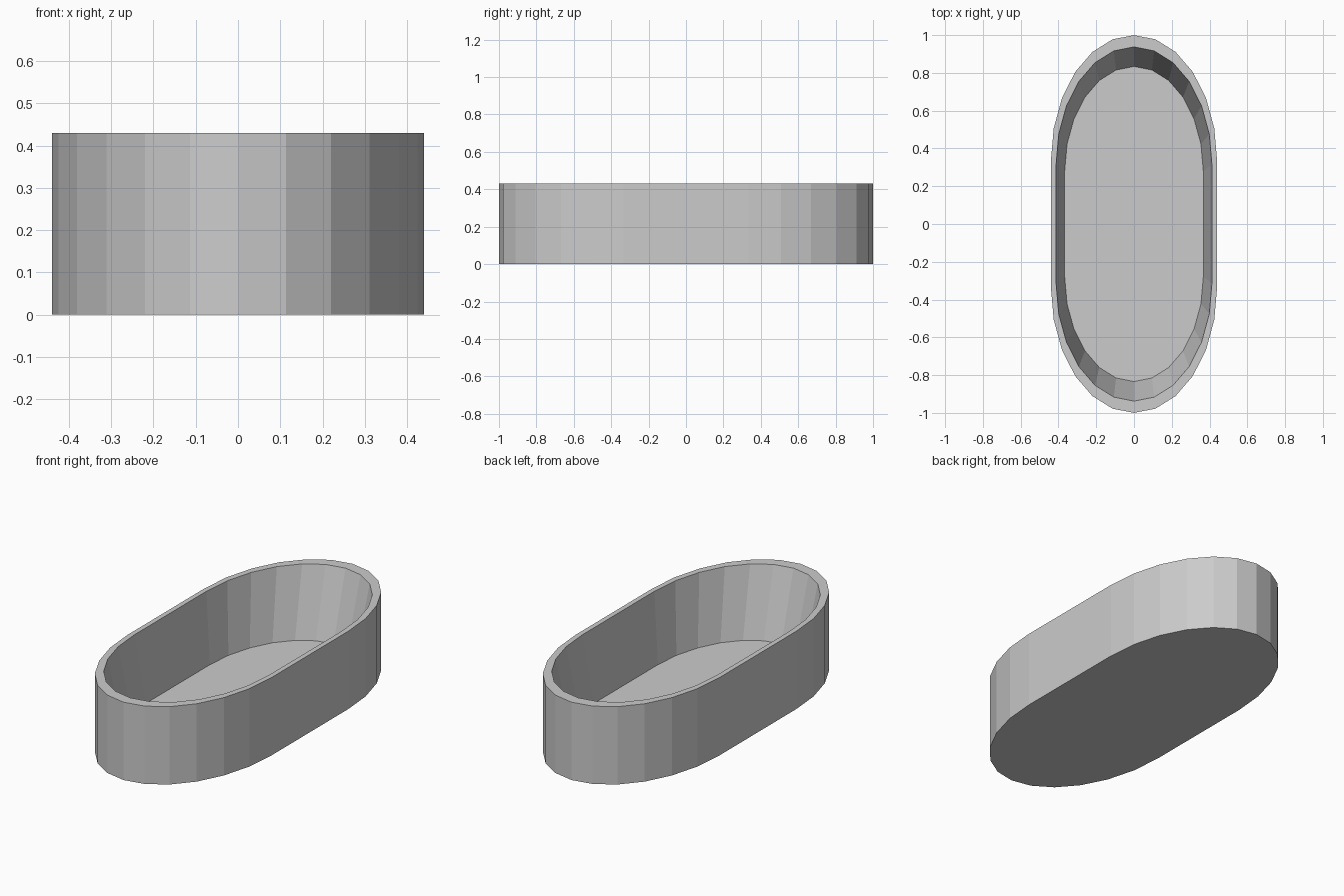
import bpy, bmesh
from math import sin, cos, radians

if "Cube" in bpy.data.objects:
    bpy.data.objects.remove(bpy.data.objects["Cube"])

HALF_W, END_R, STRAIGHT = 0.44, 0.665, 0.335
HEIGHT, FLOOR_Z = 0.43, 0.05


def outline(scale):
    """Stretched 24-sided oval: two half ellipses joined by straight sides."""
    pts = []
    for side, start in ((1, 0), (-1, 180)):
        for i in range(13):
            a = radians(start + i * 15)
            pts.append((HALF_W * cos(a) * scale,
                        (side * STRAIGHT + END_R * sin(a)) * scale))
    return pts


def ring(bm, scale, z):
    return [bm.verts.new((x, y, z)) for x, y in outline(scale)]


def bridge(bm, lower, upper):
    n = len(lower)
    for i in range(n):
        j = (i + 1) % n
        bm.faces.new((lower[i], lower[j], upper[j], upper[i]))


# oval tub: outer wall, flat rim, tapered inner wall, floor
bm = bmesh.new()
rings = [ring(bm, s, z) for s, z in
         ((1, 0), (1, HEIGHT), (0.938, HEIGHT), (0.834, FLOOR_Z))]
for a, b in zip(rings, rings[1:]):
    bridge(bm, a, b)
bm.faces.new(rings[0][::-1])
bm.faces.new(rings[-1])
bmesh.ops.recalc_face_normals(bm, faces=bm.faces)

mesh = bpy.data.meshes.new("oval_tub")
bm.to_mesh(mesh)
bm.free()
bpy.context.collection.objects.link(bpy.data.objects.new("oval_tub", mesh))
